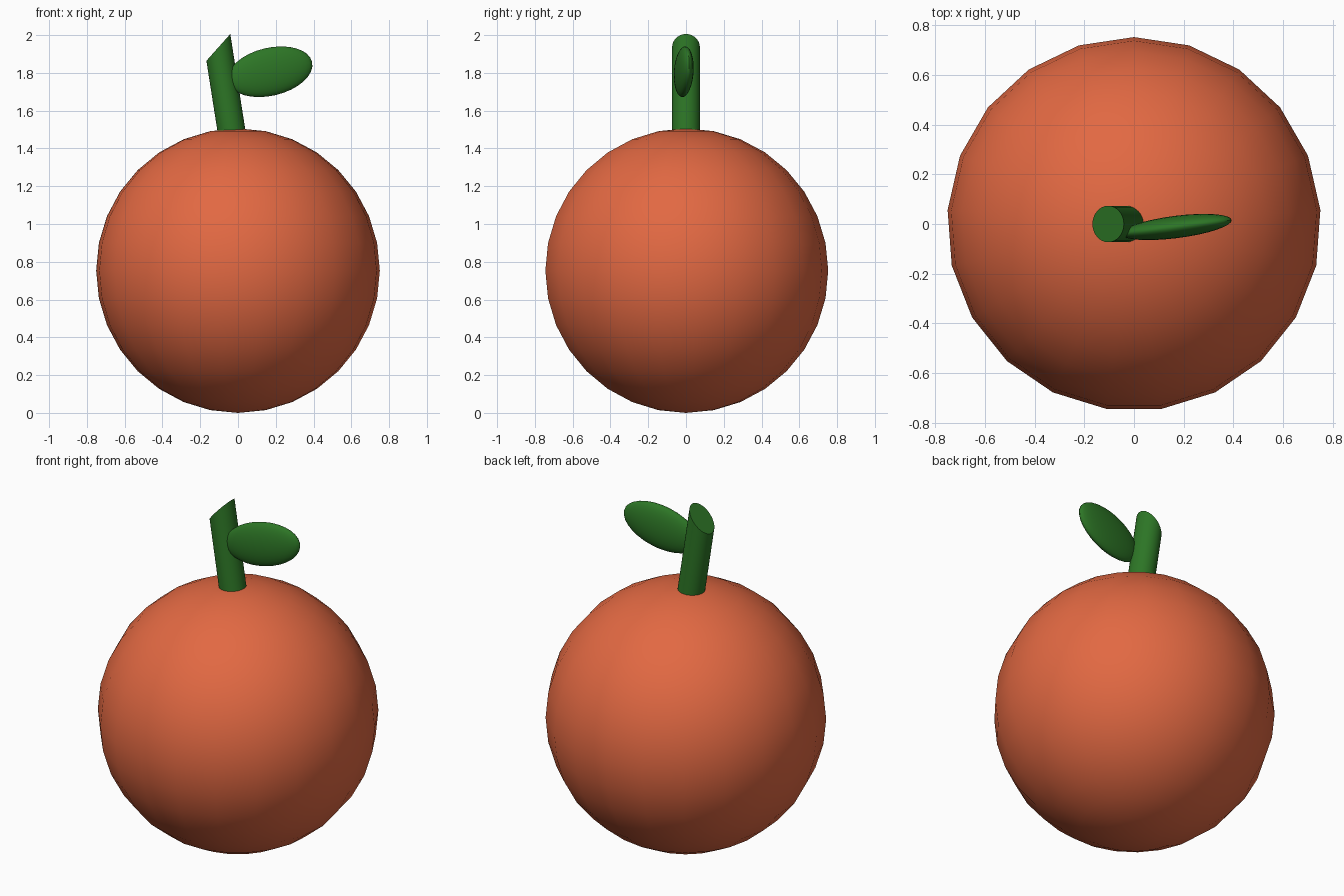
import bpy, bmesh, math
from mathutils import Matrix, Vector

if "Cube" in bpy.data.objects:
    bpy.data.objects.remove(bpy.data.objects["Cube"])


def material(name, rgb):
    m = bpy.data.materials.new(name)
    m.diffuse_color = (*rgb, 1.0)
    m.use_nodes = True
    m.node_tree.nodes["Principled BSDF"].inputs["Base Color"].default_value = m.diffuse_color
    return m


ORANGE = material("orange peel", (0.76, 0.14, 0.055))
GREEN = material("leaf green", (0.026, 0.18, 0.019))


def finish(name, bm, mat, sharp=math.radians(40)):
    bmesh.ops.recalc_face_normals(bm, faces=bm.faces)
    for f in bm.faces:
        f.smooth = True
    for e in bm.edges:
        if len(e.link_faces) == 2 and e.calc_face_angle() > sharp:
            e.smooth = False
    me = bpy.data.meshes.new(name)
    bm.to_mesh(me)
    bm.free()
    me.materials.append(mat)
    ob = bpy.data.objects.new(name, me)
    bpy.context.collection.objects.link(ob)
    return ob


# Fruit: 21-sided ball with one vertex column turned to +y
R = 0.753
bm = bmesh.new()
bmesh.ops.create_uvsphere(bm, u_segments=21, v_segments=16, radius=R)
far = max(bm.verts, key=lambda v: round(v.co.xy.length, 4))
turn = math.pi / 2 - math.atan2(far.co.y, far.co.x)
bm.transform(Matrix.Translation((0, 0, R)) @ Matrix.Rotation(turn, 4, 'Z'))
finish("fruit", bm, ORANGE)

# Stem: leaning cylinder with a slanted cut at the top
bm = bmesh.new()
lean = -0.157
bmesh.ops.create_cone(bm, cap_ends=True, segments=32, radius1=0.0735,
                      radius2=0.0735, depth=0.8)
bm.transform(Matrix.Translation((-0.075, 0, 1.75)) @ Matrix.Rotation(math.atan(lean), 4, 'Y'))
cut = Vector((-0.14, 0, 0.125))
for co, no in (((-0.046, 0, 2.0), cut), ((0, 0, 1.46), Vector((0, 0, -1)))):
    geom = bm.verts[:] + bm.edges[:] + bm.faces[:]
    res = bmesh.ops.bisect_plane(bm, geom=geom, plane_co=co, plane_no=no, clear_outer=True)
    edges = [g for g in res["geom_cut"] if isinstance(g, bmesh.types.BMEdge)]
    bmesh.ops.holes_fill(bm, edges=edges, sides=0)
finish("stem", bm, GREEN)

# Leaf: flattened ellipsoid, tilted up and turned slightly back
bm = bmesh.new()
bmesh.ops.create_uvsphere(bm, u_segments=32, v_segments=16, radius=1)
bm.transform(Matrix.Translation((0.17, -0.012, 1.806))
             @ Matrix.Rotation(math.radians(7.2), 4, 'Z')
             @ Matrix.Rotation(math.radians(-13), 4, 'Y')
             @ Matrix.Diagonal((0.23, 0.045, 0.127, 1)))
finish("leaf", bm, GREEN)
